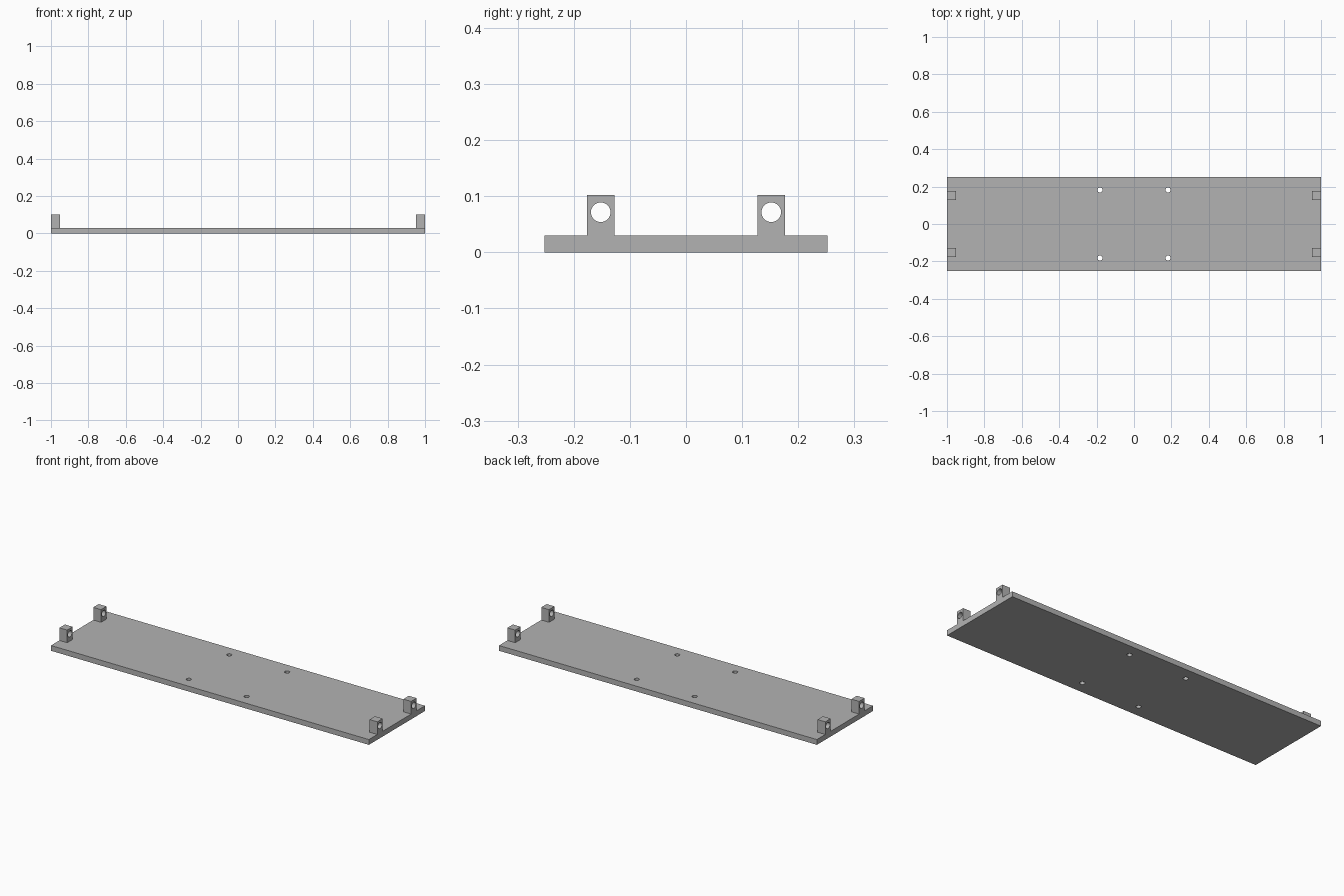
import bpy
import math

if "Cube" in bpy.data.objects:
    bpy.data.objects.remove(bpy.data.objects["Cube"], do_unlink=True)

PLATE_T = 0.03      # plate thickness
PLATE_Y = 0.252     # plate half width
BOLT = 0.182        # bolt hole offset
LUG_Y = 0.152       # lug offset
LUG_W = 0.049       # lug width
LUG_TOP = 0.102
PIN_Z = 0.0715

grey = bpy.data.materials.new("plain grey")
grey.use_nodes = True
grey.diffuse_color = (0.45, 0.45, 0.45, 1)
grey.node_tree.nodes["Principled BSDF"].inputs["Base Color"].default_value = (0.45, 0.45, 0.45, 1)


def box(name, low, high):
    centre = [(a + b) / 2 for a, b in zip(low, high)]
    bpy.ops.mesh.primitive_cube_add(size=1, location=centre)
    ob = bpy.context.object
    ob.name = name
    ob.scale = [b - a for a, b in zip(low, high)]
    bpy.ops.object.transform_apply(location=False, rotation=False, scale=True)
    ob.data.materials.append(grey)
    return ob


def drill(ob, centre, radius, rotation=(0, 0, 0)):
    """Cut a round through hole, then discard the cutter."""
    bpy.ops.mesh.primitive_cylinder_add(vertices=32, radius=radius, depth=0.2,
                                        location=centre, rotation=rotation)
    cutter = bpy.context.object
    cutter.hide_render = True
    cutter.data.materials.append(grey)
    mod = ob.modifiers.new("hole", 'BOOLEAN')
    mod.operation = 'DIFFERENCE'
    mod.solver = 'EXACT'
    mod.object = cutter
    bpy.ops.object.select_all(action='DESELECT')
    bpy.context.view_layer.objects.active = ob
    ob.select_set(True)
    bpy.ops.object.modifier_apply(modifier=mod.name)
    bpy.data.objects.remove(cutter, do_unlink=True)


def smooth(ob):
    bpy.ops.object.select_all(action='DESELECT')
    bpy.context.view_layer.objects.active = ob
    ob.select_set(True)
    bpy.ops.object.shade_smooth_by_angle(angle=math.radians(30))


# Base plate with four bolt holes
plate = box("base_plate", (-1, -PLATE_Y, 0), (1, PLATE_Y, PLATE_T))
for sx in (-1, 1):
    for sy in (-1, 1):
        drill(plate, (sx * BOLT, sy * BOLT, PLATE_T / 2), 0.0135)
smooth(plate)

# Corner lugs, each with a pin hole along x
for side, sx in (("left", 1), ("right", -1)):
    for end, sy in (("front", -1), ("back", 1)):
        x0, x1 = sorted((sx * 0.951, sx))
        y = sy * LUG_Y
        lug = box(f"{end}_{side}_lug", (x0, y - LUG_W / 2, PLATE_T),
                  (x1, y + LUG_W / 2, LUG_TOP))
        drill(lug, (sx * 0.975, y, PIN_Z), 0.0175, (0, math.pi / 2, 0))
        smooth(lug)
